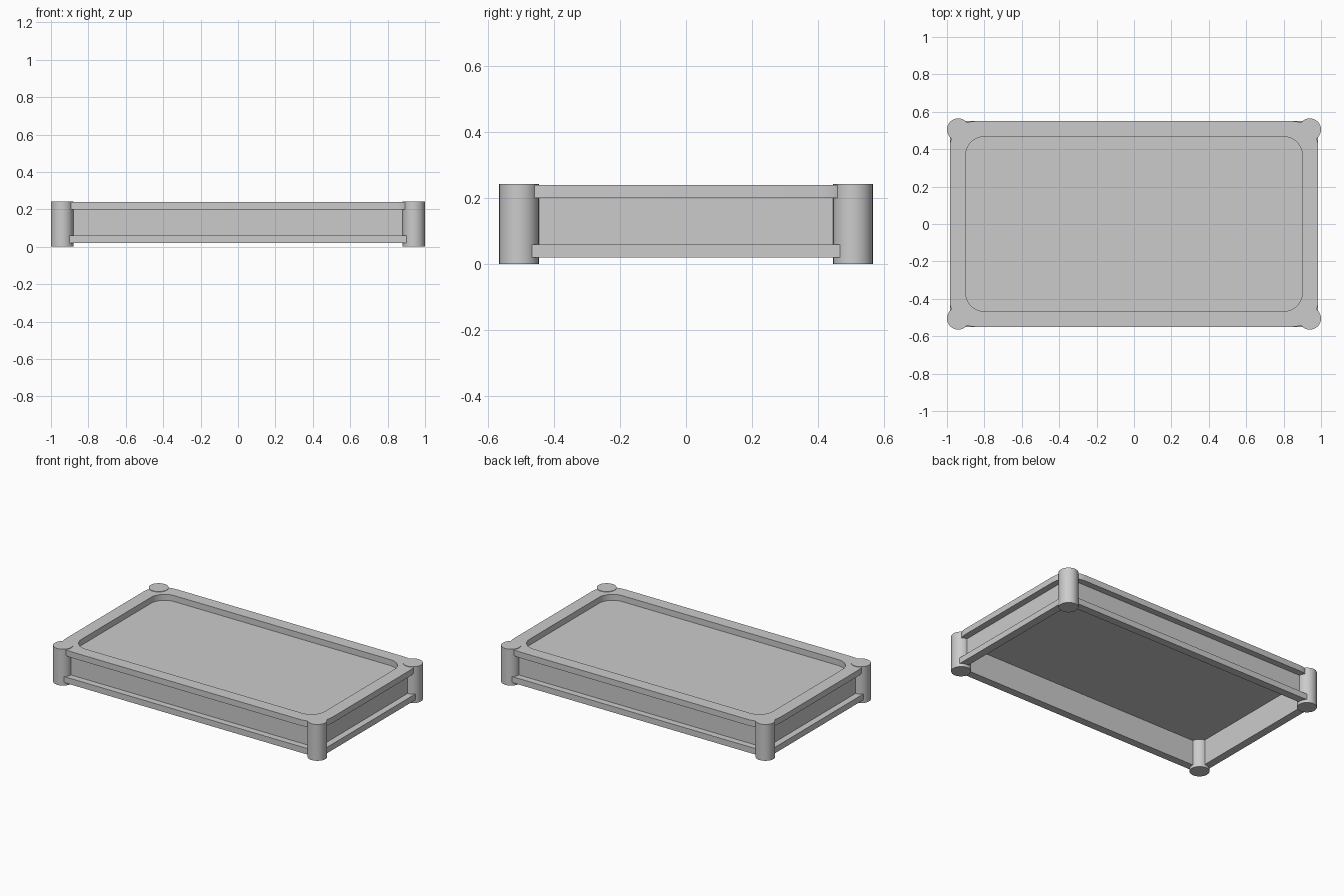
import bpy, bmesh, math

if "Cube" in bpy.data.objects:
    bpy.data.objects.remove(bpy.data.objects["Cube"])

PX, PY = 0.94, 0.505          # corner post centres


def rounded_rect(hx, hy, r, n=8):
    pts = []
    for k, (sx, sy) in enumerate([(1, 1), (-1, 1), (-1, -1), (1, -1)]):
        for i in range(n + 1):
            a = math.pi / 2 * (k + i / n)
            pts.append((sx * (hx - r) + r * math.cos(a), sy * (hy - r) + r * math.sin(a)))
    return pts


def finish(name, bm, smooth=True):
    bmesh.ops.recalc_face_normals(bm, faces=bm.faces)
    me = bpy.data.meshes.new(name)
    bm.to_mesh(me)
    bm.free()
    ob = bpy.data.objects.new(name, me)
    bpy.context.collection.objects.link(ob)
    if smooth:
        bpy.ops.object.select_all(action='DESELECT')
        bpy.context.view_layer.objects.active = ob
        ob.select_set(True)
        bpy.ops.object.shade_smooth_by_angle(angle=math.radians(30))
    return ob


def box(name, x0, x1, y0, y1, z0, z1):
    bm = bmesh.new()
    bmesh.ops.create_cube(bm, size=1)
    for v in bm.verts:
        v.co = ((x0 + x1) / 2 + v.co.x * (x1 - x0),
                (y0 + y1) / 2 + v.co.y * (y1 - y0),
                (z0 + z1) / 2 + v.co.z * (z1 - z0))
    return finish(name, bm, False)


# top rim: rounded frame, outer and inner loops joined
bm = bmesh.new()
loops = [[bm.verts.new((x, y, z)) for x, y in pts]
         for pts, z in ((rounded_rect(0.985, 0.55, 0.14), 0.20),
                        (rounded_rect(0.985, 0.55, 0.14), 0.24),
                        (rounded_rect(0.90, 0.467, 0.10), 0.24),
                        (rounded_rect(0.90, 0.467, 0.10), 0.20))]
for a, b in zip(loops, loops[1:] + loops[:1]):
    for i in range(len(a)):
        j = (i + 1) % len(a)
        bm.faces.new((a[i], a[j], b[j], b[i]))
finish("top_rim", bm)

# recessed top panel
box("top_panel", -0.935, 0.935, -0.5, 0.5, 0.19, 0.199)

# corner posts
for sx, nx in ((-1, "left"), (1, "right")):
    for sy, ny in ((-1, "front"), (1, "back")):
        bm = bmesh.new()
        bmesh.ops.create_cone(bm, cap_ends=True, segments=32, radius1=0.06, radius2=0.06, depth=0.243)
        bmesh.ops.translate(bm, verts=bm.verts, vec=(sx * PX, sy * PY, 0.1215))
        finish(f"{ny}_{nx}_post", bm)

# thin walls with a ledge rail along the bottom outside
for s, n in ((-1, "front"), (1, "back")):
    y = sorted((s * 0.497, s * 0.507))
    box(n + "_wall", -PX, PX, *y, 0.02, 0.2)
    y = sorted((s * 0.497, s * 0.55))
    box(n + "_bottom_rail", -0.93, 0.93, *y, 0.02, 0.06)
for s, n in ((-1, "left"), (1, "right")):
    x = sorted((s * 0.932, s * 0.942))
    box(n + "_wall", *x, -PY, PY, 0.02, 0.2)
    x = sorted((s * 0.932, s * 0.985))
    box(n + "_bottom_rail", *x, -0.495, 0.495, 0.02, 0.06)
